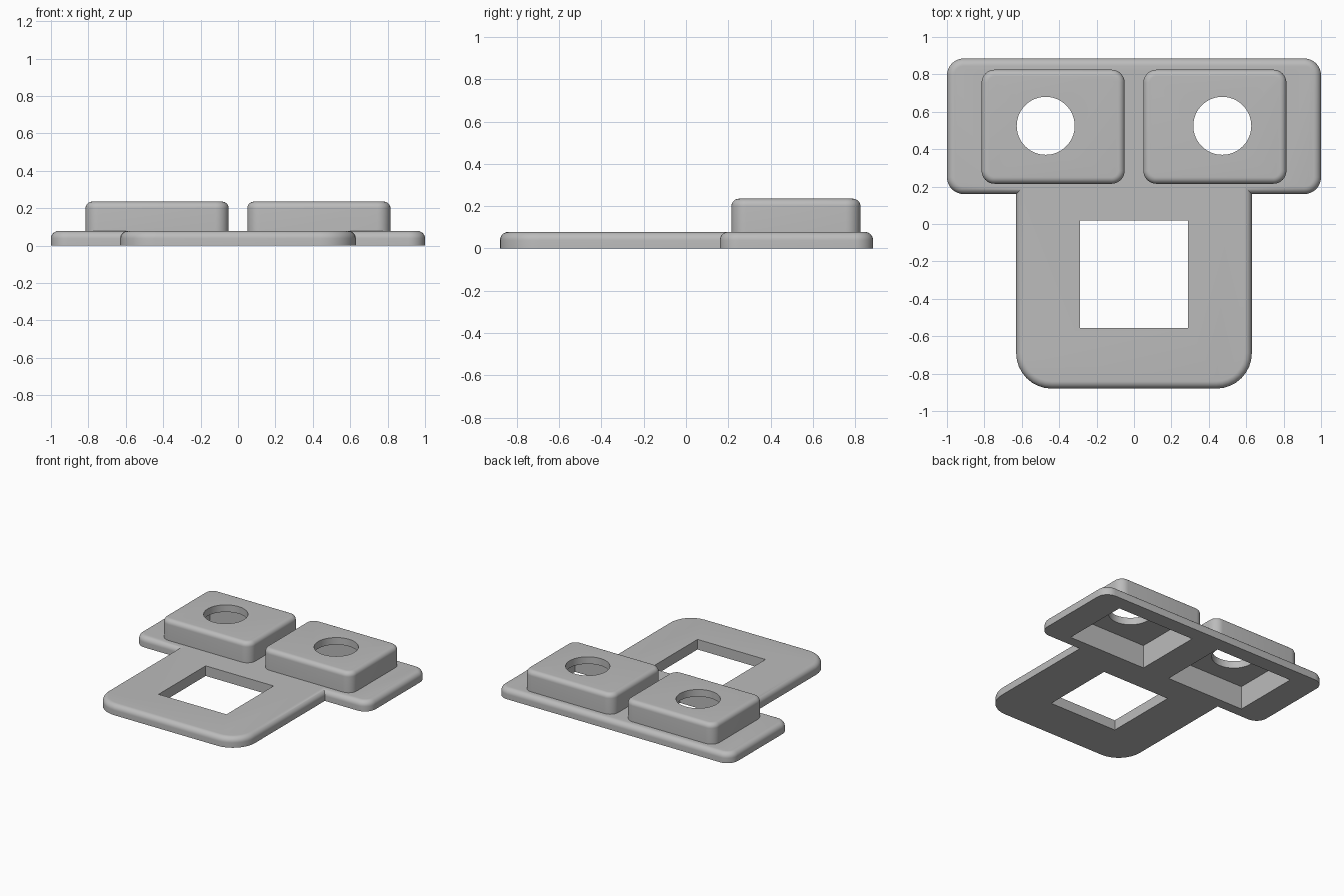
import bpy
import bmesh
from math import sin, cos, pi

cube = bpy.data.objects.get("Cube")
if cube:
    bpy.data.objects.remove(cube, do_unlink=True)

grey = bpy.data.materials.new("plain grey")
grey.use_nodes = True
grey.diffuse_color = (0.5, 0.5, 0.5, 1)
grey.node_tree.nodes["Principled BSDF"].inputs["Base Color"].default_value = (0.5, 0.5, 0.5, 1)


def finish(name, bm):
    bmesh.ops.recalc_face_normals(bm, faces=bm.faces)
    mesh = bpy.data.meshes.new(name)
    bm.to_mesh(mesh)
    bm.free()
    mesh.materials.append(grey)
    obj = bpy.data.objects.new(name, mesh)
    bpy.context.collection.objects.link(obj)
    return obj


def slab(name, x0, x1, y0, y1, z0, z1, radius, fillet, steps=8):
    """Rounded rectangle with a filleted top edge."""
    bm = bmesh.new()
    levels = [(0, z0)]
    for i in range(steps + 1):
        a = i / steps * pi / 2
        levels.append((fillet * (1 - cos(a)), z1 - fillet * (1 - sin(a))))
    centres = [(x1 - radius, y1 - radius), (x0 + radius, y1 - radius),
               (x0 + radius, y0 + radius), (x1 - radius, y0 + radius)]
    rings = []
    for inset, z in levels:
        r = radius - inset
        ring = []
        for corner, (cx, cy) in enumerate(centres):
            for i in range(steps + 1):
                a = (corner + i / steps) * pi / 2
                ring.append(bm.verts.new((cx + r * cos(a), cy + r * sin(a), z)))
        rings.append(ring)
    n = len(rings[0])
    for low, high in zip(rings, rings[1:]):
        for i in range(n):
            j = (i + 1) % n
            bm.faces.new((low[i], low[j], high[j], high[i]))
    bm.faces.new(rings[0][::-1])
    bm.faces.new(rings[-1])
    return finish(name, bm)


def box(name, x0, x1, y0, y1, z0, z1):
    bm = bmesh.new()
    bmesh.ops.create_cube(bm, size=1)
    for v in bm.verts:
        v.co = ((x0 + x1) / 2 + v.co.x * (x1 - x0),
                (y0 + y1) / 2 + v.co.y * (y1 - y0),
                (z0 + z1) / 2 + v.co.z * (z1 - z0))
    return finish(name, bm)


def cylinder(name, x, y, radius):
    bm = bmesh.new()
    bmesh.ops.create_cone(bm, cap_ends=True, segments=64, radius1=radius,
                          radius2=radius, depth=1)
    bmesh.ops.translate(bm, verts=bm.verts, vec=(x, y, 0.4))
    return finish(name, bm)


def combine(target, tool, operation):
    bpy.context.view_layer.objects.active = target
    mod = target.modifiers.new(operation.lower(), "BOOLEAN")
    mod.operation = operation
    mod.solver = "EXACT"
    mod.object = tool
    bpy.ops.object.modifier_apply(modifier=mod.name)
    bpy.data.objects.remove(tool, do_unlink=True)


# Wide back plate joined to the front tongue
bracket = slab("bracket", -1, 1, 0.16, 0.885, 0, 0.078, 0.09, 0.04)
combine(bracket, slab("tongue", -0.63, 0.63, -0.88, 0.6, 0, 0.078, 0.19, 0.04), "UNION")

# Raised housings
for s in (-1, 1):
    x0, x1 = sorted((s * 0.05, s * 0.815))
    combine(bracket, slab("housing", x0, x1, 0.215, 0.825, 0.02, 0.235, 0.07, 0.035), "UNION")

# Pockets open underneath, with a round hole through each housing roof
for s in (-1, 1):
    x0, x1 = sorted((s * 0.115, s * 0.78))
    combine(bracket, box("pocket", x0, x1, 0.24, 0.77, -0.1, 0.18), "DIFFERENCE")
    combine(bracket, cylinder("round_hole", s * 0.472, 0.525, 0.155), "DIFFERENCE")

# Window through the tongue
combine(bracket, box("window", -0.29, 0.29, -0.555, 0.02, -0.1, 0.3), "DIFFERENCE")

# Smooth fillets, crisp edges
bpy.ops.object.select_all(action="DESELECT")
bracket.select_set(True)
bpy.context.view_layer.objects.active = bracket
bpy.ops.object.shade_smooth_by_angle(angle=pi / 6)
